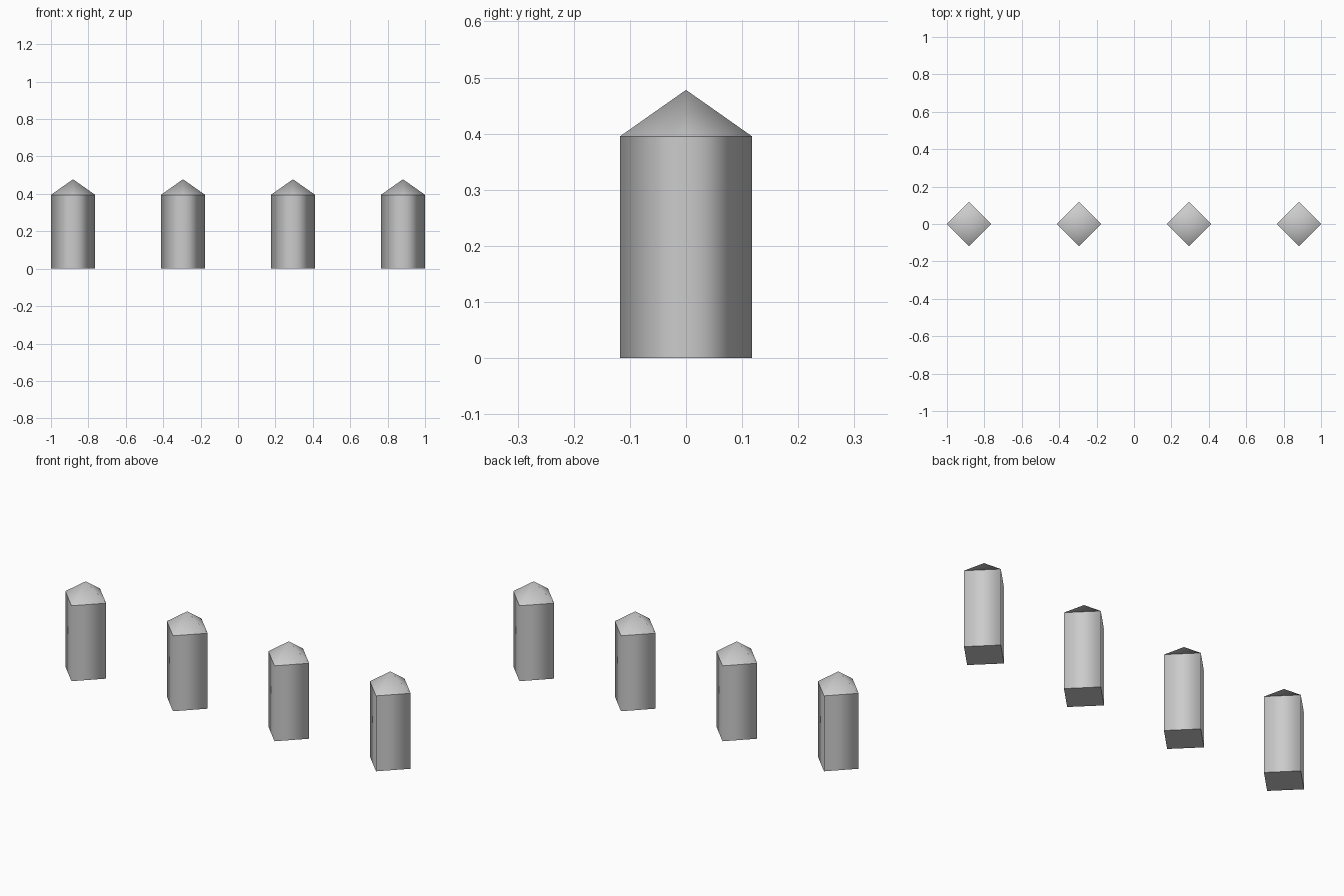
import bpy

if "Cube" in bpy.data.objects:
    bpy.data.objects.remove(bpy.data.objects["Cube"])

RADIUS, RIM, PEAK = 0.118, 0.395, 0.478
COUNT = 4
END_X = 1 - RADIUS


def finish(obj, name):
    """Name the part, smooth its sides and keep the rims of its caps sharp."""
    obj.name = name
    for face in obj.data.polygons:
        face.use_smooth = abs(face.normal.z) < 0.99
    for edge in obj.data.edges:
        a, b = (obj.data.vertices[i].co.z for i in edge.vertices)
        edge.use_edge_sharp = abs(a - b) < 1e-5


for i in range(COUNT):
    x = -END_X + 2 * END_X * i / (COUNT - 1)

    # Square post, turned corner-on
    bpy.ops.mesh.primitive_cylinder_add(vertices=4, radius=RADIUS, depth=RIM,
                                        location=(x, 0, RIM / 2))
    finish(bpy.context.object, f"post_{i + 1}")

    # Pyramid point on top
    bpy.ops.mesh.primitive_cone_add(vertices=4, radius1=RADIUS, radius2=0,
                                    depth=PEAK - RIM,
                                    location=(x, 0, (RIM + PEAK) / 2))
    finish(bpy.context.object, f"post_point_{i + 1}")
